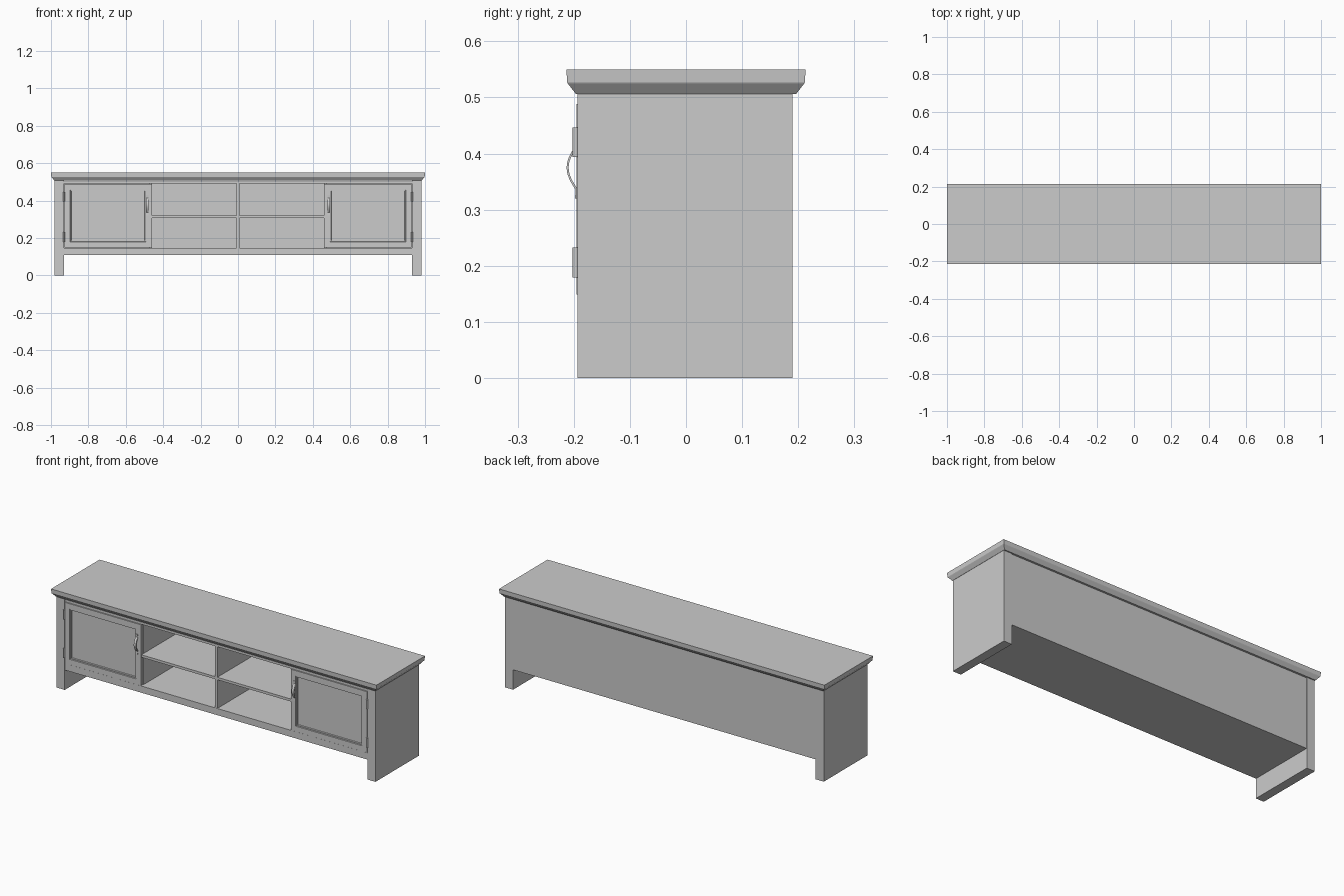
import bpy, bmesh
from math import sin, pi
from mathutils import Vector

if "Cube" in bpy.data.objects:
    bpy.data.objects.remove(bpy.data.objects["Cube"])


def finish(bm, name):
    bmesh.ops.recalc_face_normals(bm, faces=bm.faces)
    me = bpy.data.meshes.new(name)
    bm.to_mesh(me)
    bm.free()
    ob = bpy.data.objects.new(name, me)
    bpy.context.collection.objects.link(ob)
    return ob


def box_bm(x0, x1, y0, y1, z0, z1):
    bm = bmesh.new()
    bmesh.ops.create_cube(bm, size=1)
    for v in bm.verts:
        v.co = Vector((x1 if v.co.x > 0 else x0,
                       y1 if v.co.y > 0 else y0,
                       z1 if v.co.z > 0 else z0))
    return bm


def box(name, *dims):
    return finish(box_bm(*dims), name)


def loft(name, rings):
    bm = bmesh.new()
    loops = [[bm.verts.new(p) for p in r] for r in rings]
    n = len(loops[0])
    for a, b in zip(loops, loops[1:]):
        for i in range(n):
            bm.faces.new((a[i], a[(i + 1) % n], b[(i + 1) % n], b[i]))
    bm.faces.new(loops[0][::-1])
    bm.faces.new(loops[-1])
    return finish(bm, name)


# Table top with chamfered underside
profile = [(0.506, 0.981, 0.196), (0.524, 0.996, 0.210), (0.527, 0.998, 0.212), (0.55, 1.0, 0.213)]
loft("table_top", [[(-x, -y, z), (x, -y, z), (x, y, z), (-x, y, z)] for z, x, y in profile])

# Carcass boards
box("bottom_board", -0.93, 0.93, -0.192, 0.175, 0.11, 0.147)
box("upper_board", -0.93, 0.93, -0.192, 0.175, 0.49, 0.503)
box("back_panel", -0.93, 0.93, 0.173, 0.189, 0.11, 0.503)
box("middle_divider", -0.007, 0.007, -0.191, 0.175, 0.147, 0.49)

for s, side in ((-1, "left"), (1, "right")):
    def span(a, b):
        return sorted((s * a, s * b))

    # Side panel that forms the legs, inner partition and open shelf
    box(side + "_side_panel", *span(0.93, 0.98), -0.193, 0.19, 0, 0.506)
    box(side + "_partition", *span(0.46, 0.475), -0.174, 0.175, 0.147, 0.49)
    box(side + "_shelf", *span(0.007, 0.46), -0.191, 0.175, 0.306, 0.32)

    # Framed door with stepped moulding around a recessed panel
    bm = box_bm(*span(0.461, 0.928), -0.195, -0.175, 0.149, 0.488)
    bm.normal_update()
    front = [min(bm.faces, key=lambda f: f.calc_center_median().y)]
    for thick, depth in ((0.043, 0), (0.002, -0.004), (0.006, 0), (0.003, -0.006)):
        bmesh.ops.inset_region(bm, faces=front, thickness=thick, depth=depth)
    finish(bm, side + "_door")

    # Hinge barrels
    for z, level in ((0.206, "lower"), (0.42, "upper")):
        bpy.ops.mesh.primitive_cylinder_add(vertices=12, radius=0.005, depth=0.053,
                                            location=(s * 0.931, -0.197, z))
        bpy.context.object.name = f"{side}_{level}_hinge"
        bpy.ops.object.shade_smooth_by_angle()

    # Bowed strap handle with flat tails
    path = [(-0.196, 0.32)]
    path += [(-0.195 - 0.016 * sin(pi * i / 12), 0.336 + 0.078 * i / 12) for i in range(13)]
    path += [(-0.196, 0.43)]
    rings = []
    for i, (y, z) in enumerate(path):
        a, b = path[max(i - 1, 0)], path[min(i + 1, len(path) - 1)]
        t = Vector((b[0] - a[0], b[1] - a[1])).normalized() * 0.0018
        cx, w = s * 0.485, 0.007
        rings.append([(cx - w, y - t.y, z + t.x), (cx + w, y - t.y, z + t.x),
                      (cx + w, y + t.y, z - t.x), (cx - w, y + t.y, z - t.x)])
    handle = loft(side + "_handle", rings)
    bpy.ops.object.select_all(action='DESELECT')
    handle.select_set(True)
    bpy.context.view_layer.objects.active = handle
    bpy.ops.object.shade_smooth_by_angle()
